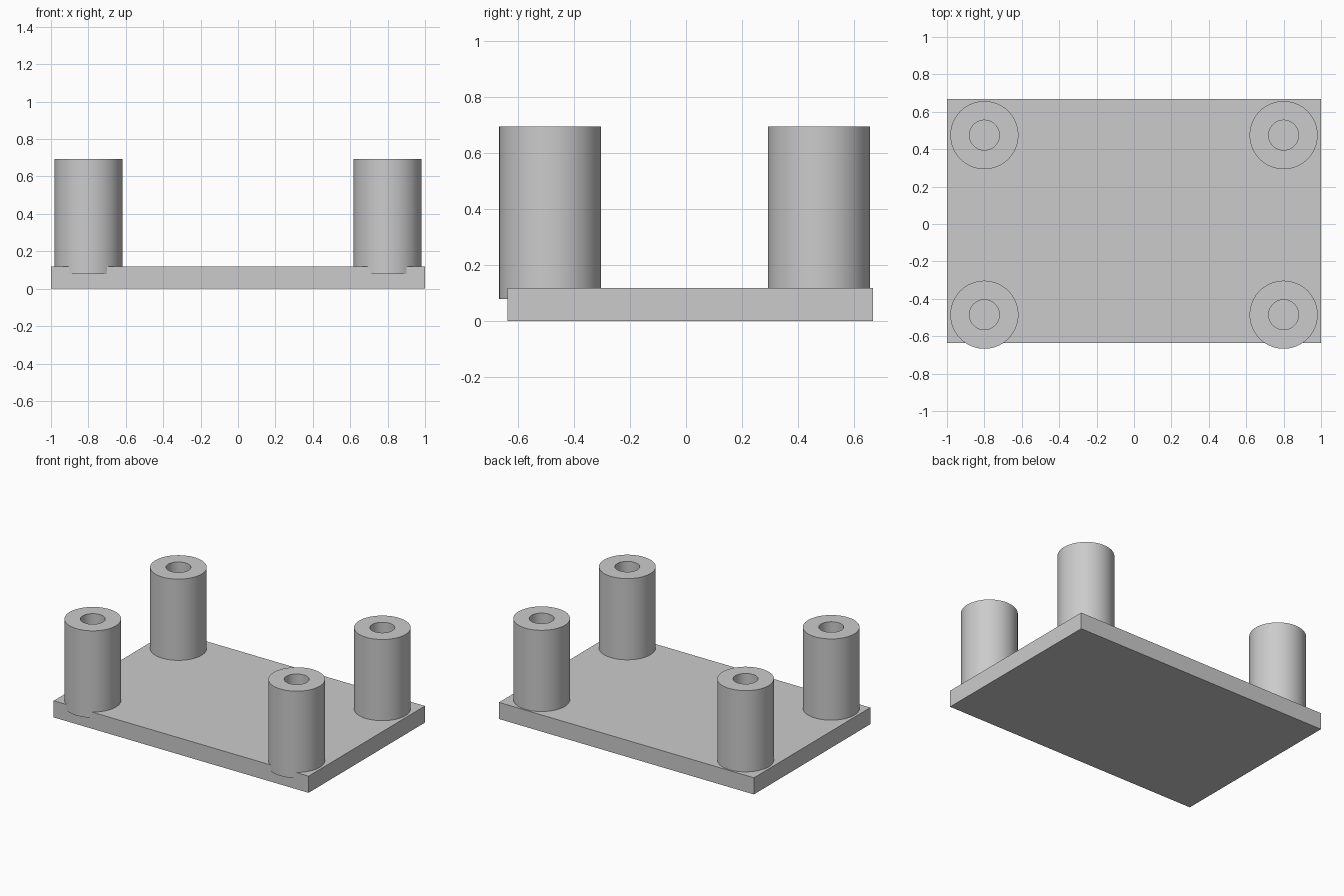
import bpy
import bmesh
from math import radians, tau
from mathutils import Vector

default = bpy.data.objects.get("Cube")
if default:
    bpy.data.objects.remove(default, do_unlink=True)

GREY = (0.6, 0.6, 0.6, 1)
grey = bpy.data.materials.new("light_grey")
grey.use_nodes = True
grey.diffuse_color = GREY
grey.node_tree.nodes["Principled BSDF"].inputs["Base Color"].default_value = GREY


def add_object(name, bm, location):
    bmesh.ops.recalc_face_normals(bm, faces=bm.faces)
    mesh = bpy.data.meshes.new(name)
    bm.to_mesh(mesh)
    bm.free()
    mesh.materials.append(grey)
    obj = bpy.data.objects.new(name, mesh)
    obj.location = location
    bpy.context.collection.objects.link(obj)
    return obj


def make_plate(name, size, location):
    bm = bmesh.new()
    bmesh.ops.create_cube(bm, size=1)
    bmesh.ops.scale(bm, vec=size, verts=bm.verts)
    return add_object(name, bm, location)


def make_tube(name, outer, inner, height, location, segments=64):
    # Spin a closed rectangular wall section around the vertical axis
    bm = bmesh.new()
    section = [(inner, 0), (outer, 0), (outer, height), (inner, height)]
    verts = [bm.verts.new((r, 0, z)) for r, z in section]
    edges = [bm.edges.new((verts[i - 1], verts[i])) for i in range(len(verts))]
    bmesh.ops.spin(bm, geom=verts + edges, cent=(0, 0, 0), axis=(0, 0, 1),
                   angle=tau, steps=segments, use_merge=True)
    bmesh.ops.remove_doubles(bm, verts=bm.verts, dist=0.0001)
    obj = add_object(name, bm, location)
    bpy.ops.object.select_all(action="DESELECT")
    obj.select_set(True)
    bpy.context.view_layer.objects.active = obj
    bpy.ops.object.shade_smooth_by_angle(angle=radians(30))
    return obj


# Base plate, set slightly back from the posts
make_plate("base_plate", Vector((2, 1.304, 0.118)), (0, 0.015, 0.059))

# Four hollow corner posts, sunk a little into the plate
for depth, y in (("front", -0.485), ("back", 0.475)):
    for side, x in (("right", -0.8), ("left", 0.8)):
        make_tube(f"{depth}_{side}_post", 0.182, 0.08, 0.616, (x, y, 0.078))
